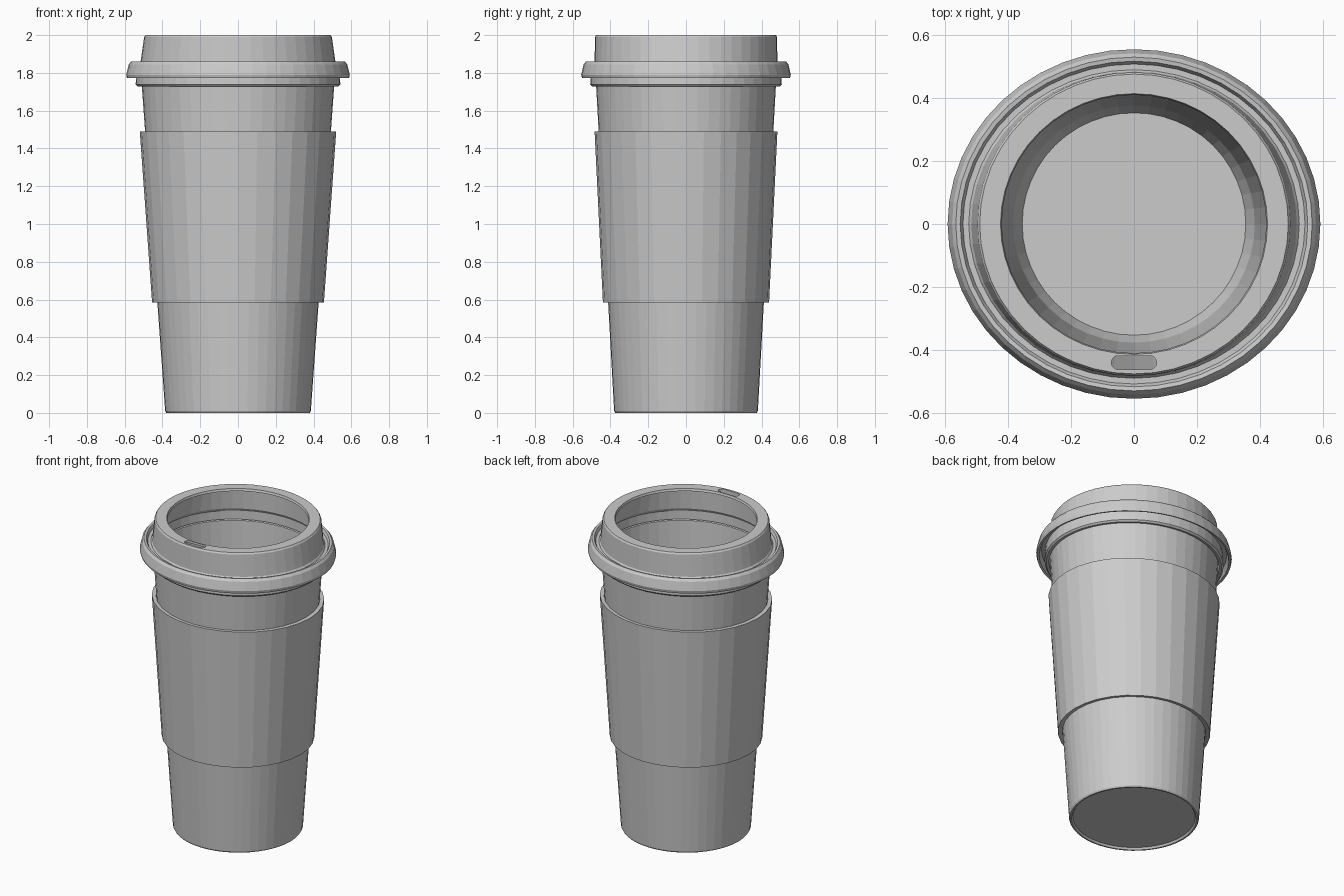
import bpy
import bmesh
import math

cube = bpy.data.objects.get("Cube")
if cube:
    bpy.data.objects.remove(cube, do_unlink=True)

# One plain grey material
grey = bpy.data.materials.new("plain grey")
grey.use_nodes = True
colour = (0.6, 0.6, 0.6, 1)
grey.diffuse_color = colour
grey.node_tree.nodes["Principled BSDF"].inputs["Base Color"].default_value = colour


def finish(name, bm):
    bmesh.ops.recalc_face_normals(bm, faces=bm.faces)
    mesh = bpy.data.meshes.new(name)
    bm.to_mesh(mesh)
    bm.free()
    mesh.materials.append(grey)
    obj = bpy.data.objects.new(name, mesh)
    bpy.context.collection.objects.link(obj)
    return obj


def loft(name, profile, sides, closed):
    """Stack elliptical rings (x radius, y radius, z); cap or join the ends."""
    bm = bmesh.new()
    rings = []
    for rx, ry, z in profile:
        angles = [math.tau * i / sides for i in range(sides)]
        rings.append([bm.verts.new((rx * math.cos(a), ry * math.sin(a), z)) for a in angles])
    pairs = list(zip(rings, rings[1:]))
    if closed:
        pairs.append((rings[-1], rings[0]))
    else:
        bm.faces.new(rings[0])
        bm.faces.new(rings[-1])
    for low, high in pairs:
        for i in range(sides):
            j = (i + 1) % sides
            bm.faces.new((low[i], low[j], high[j], high[i]))
    return finish(name, bm)


def cup_ring(z, offset=0.0):
    """Cup wall, nearly round at the foot and oval at the rim."""
    t = z / 1.77
    return (0.385 + 0.127 * t + offset, 0.38 + 0.098 * t + offset, z)


# Cup: recessed base, tapered wall, rounded rim, inner wall and floor
loft("cup", [
    (0.362, 0.358, 0.012), (0.37, 0.366, 0), (0.38, 0.375, 0),
    cup_ring(0.01), cup_ring(0.59), cup_ring(1.49), cup_ring(1.765),
    cup_ring(1.77, -0.006), cup_ring(1.765, -0.012),
    cup_ring(0.12, -0.01), (0.355, 0.353, 0.05),
], 48, False)

# Sleeve: heat band standing slightly off the cup
loft("sleeve", [
    cup_ring(0.59, 0.002), (0.455, 0.44, 0.585),
    (0.52, 0.484, 1.49), cup_ring(1.49, 0.002),
], 32, True)

# Lid: open top, raised collar, groove, rolled flange and skirt
lid = loft("lid", [
    (0.42, 0.41, 1.985), (0.424, 0.414, 2), (0.49, 0.476, 2), (0.497, 0.482, 1.99),
    (0.517, 0.484, 1.85), (0.525, 0.49, 1.84), (0.543, 0.508, 1.84),
    (0.552, 0.517, 1.858), (0.566, 0.53, 1.86), (0.578, 0.542, 1.845),
    (0.592, 0.555, 1.79), (0.588, 0.55, 1.772), (0.574, 0.538, 1.775),
    (0.56, 0.525, 1.81), (0.537, 0.503, 1.81), (0.54, 0.506, 1.77),
    (0.542, 0.507, 1.738), (0.532, 0.497, 1.728), (0.515, 0.482, 1.73),
    (0.517, 0.483, 1.82), (0.503, 0.47, 1.84), (0.482, 0.467, 1.985),
], 48, True)

# Sip hole: rounded slot cut through the top at the front
bm = bmesh.new()
radius, reach = 0.022, 0.05
outline = []
for i in range(16):
    a = math.tau * (i + 0.5) / 16
    shift = math.copysign(reach, math.cos(a))
    outline.append((shift + radius * math.cos(a), -0.44 + radius * math.sin(a)))
base = bm.faces.new([bm.verts.new((x, y, 1.95)) for x, y in outline])
extruded = bmesh.ops.extrude_face_region(bm, geom=[base])["geom"]
top = [v for v in extruded if isinstance(v, bmesh.types.BMVert)]
bmesh.ops.translate(bm, verts=top, vec=(0, 0, 0.1))
cutter = finish("sip_hole_cutter", bm)
cutter.hide_render = True

cut = lid.modifiers.new("sip hole", "BOOLEAN")
cut.operation = "DIFFERENCE"
cut.solver = "EXACT"
cut.object = cutter
bpy.context.view_layer.objects.active = lid
bpy.ops.object.modifier_apply(modifier=cut.name)
bpy.data.objects.remove(cutter, do_unlink=True)
